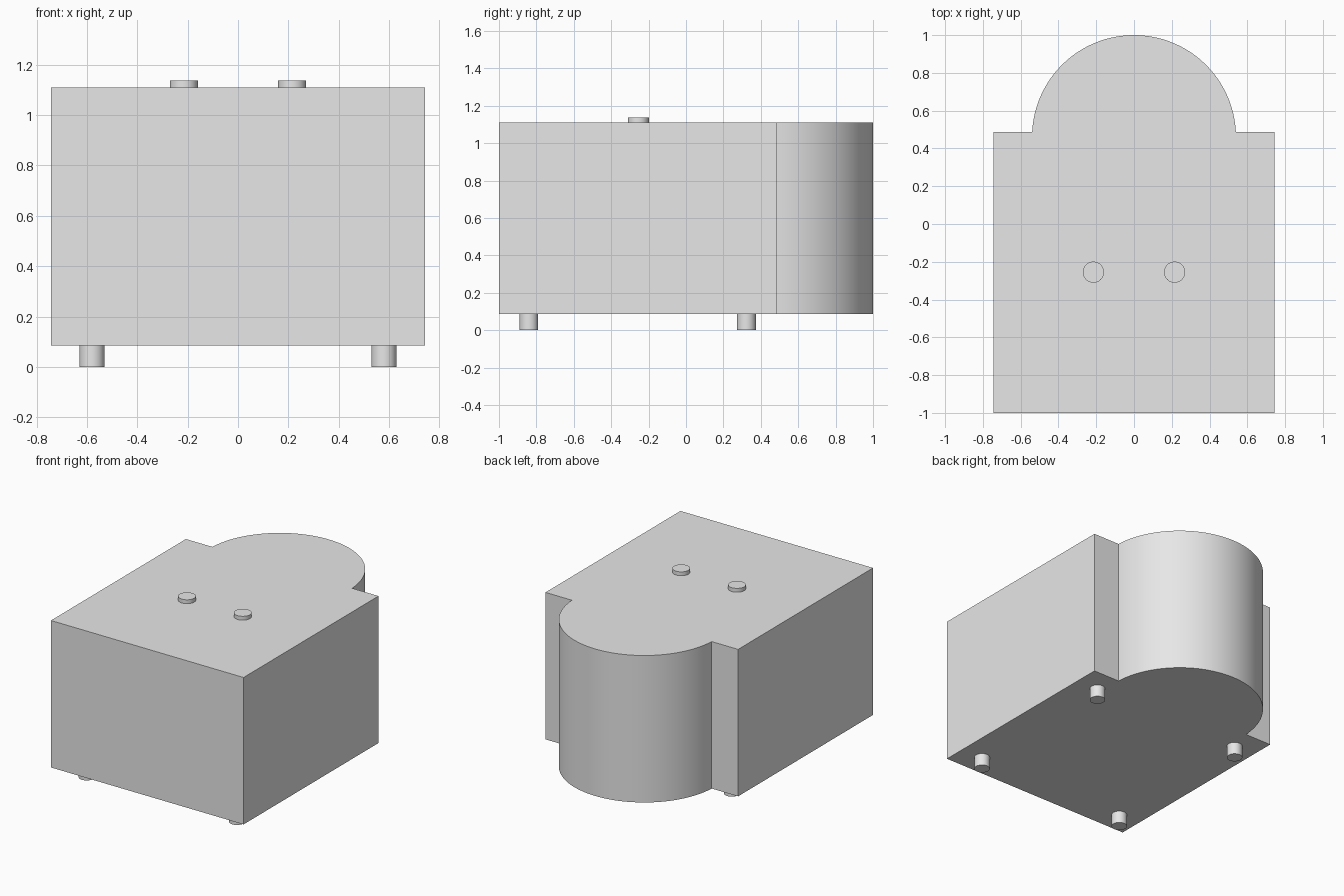
import bpy, bmesh, math

old = bpy.data.objects.get("Cube")
if old:
    bpy.data.objects.remove(old, do_unlink=True)

GREY = (0.8, 0.8, 0.8, 1)
grey = bpy.data.materials.new("light_grey")
grey.use_nodes = True
grey.diffuse_color = GREY
grey.node_tree.nodes["Principled BSDF"].inputs["Base Color"].default_value = GREY


def extrude_profile(name, outline, bottom, top):
    """Raise a closed flat outline into a solid, smooth around its curves."""
    bm = bmesh.new()
    face = bm.faces.new([bm.verts.new((x, y, bottom)) for x, y in outline])
    raised = bmesh.ops.extrude_face_region(bm, geom=[face], use_keep_orig=True)
    for v in raised["geom"]:
        if isinstance(v, bmesh.types.BMVert):
            v.co.z = top
    bmesh.ops.recalc_face_normals(bm, faces=bm.faces)
    mesh = bpy.data.meshes.new(name)
    bm.to_mesh(mesh)
    bm.free()
    mesh.materials.append(grey)
    obj = bpy.data.objects.new(name, mesh)
    bpy.context.collection.objects.link(obj)
    bpy.ops.object.select_all(action="DESELECT")
    obj.select_set(True)
    bpy.context.view_layer.objects.active = obj
    bpy.ops.object.shade_smooth_by_angle(angle=math.radians(30))
    return obj


def arc(cx, cy, radius, start, end, steps):
    angles = [start + (end - start) * i / steps for i in range(steps + 1)]
    return [(cx + radius * math.cos(a), cy + radius * math.sin(a)) for a in angles]


def disc(name, x, y, radius, bottom, top):
    return extrude_profile(name, arc(x, y, radius, 0, math.tau, 48)[:-1], bottom, top)


BASE, TOP = 0.085, 1.11
HALF_WIDTH, SHOULDER = 0.743, 0.487
ROUND_R = 0.54
ROUND_Y = 1 - ROUND_R

# Body: a box with a rounded bay at the back
start = math.asin((SHOULDER - ROUND_Y) / ROUND_R)
outline = [(-HALF_WIDTH, -1), (HALF_WIDTH, -1), (HALF_WIDTH, SHOULDER)]
outline += arc(0, ROUND_Y, ROUND_R, start, math.pi - start, 64)
outline += [(-HALF_WIDTH, SHOULDER)]
extrude_profile("body", outline, BASE, TOP)

for side, s in (("left", 1), ("right", -1)):
    # Round studs on the top
    disc(f"top_stud_{side}", s * 0.215, -0.255, 0.056, TOP, 1.137)
    # Short round feet
    for end, y in (("front", -0.84), ("back", 0.323)):
        disc(f"{end}_foot_{side}", s * 0.58, y, 0.05, 0, BASE)
